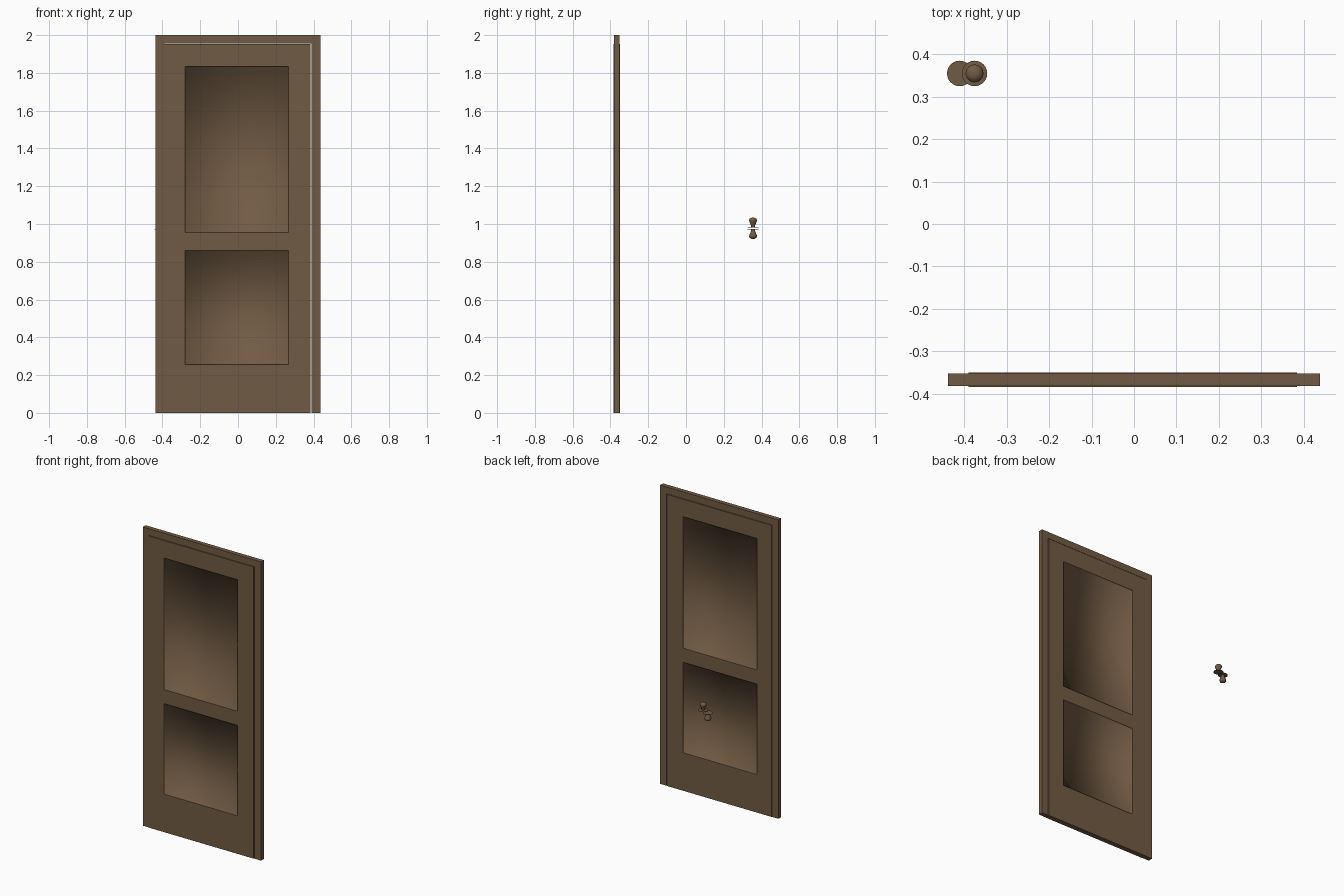
import bpy, bmesh, math

if "Cube" in bpy.data.objects:
    bpy.data.objects.remove(bpy.data.objects["Cube"])

wood = bpy.data.materials.new("brown_wood")
wood.diffuse_color = (0.165, 0.104, 0.058, 1)
wood.use_nodes = True
wood.node_tree.nodes["Principled BSDF"].inputs["Base Color"].default_value = wood.diffuse_color


def finish(bm, name):
    bmesh.ops.recalc_face_normals(bm, faces=bm.faces)
    me = bpy.data.meshes.new(name)
    bm.to_mesh(me)
    bm.free()
    me.materials.append(wood)
    ob = bpy.data.objects.new(name, me)
    bpy.context.collection.objects.link(ob)
    return ob


# Door frame: an upside-down U outline extruded through the wall thickness
def door_frame(y0, y1):
    w, i0, i1, top, head = 0.438, -0.39, 0.39, 2.0, 1.955
    outline = [(-w, 0), (-w, top), (w, top), (w, 0),
               (i1, 0), (i1, head), (i0, head), (i0, 0)]
    bm = bmesh.new()
    face = bm.faces.new([bm.verts.new((x, y0, z)) for x, z in outline])
    ext = bmesh.ops.extrude_face_region(bm, geom=[face])["geom"]
    bmesh.ops.translate(bm, vec=(0, y1 - y0, 0),
                        verts=[v for v in ext if isinstance(v, bmesh.types.BMVert)])
    return finish(bm, "door_frame")


# Door leaf: gridded front and back skins with two recessed panels on each side
def door_leaf(y0, y1):
    xs = [-0.39, -0.28, 0.267, 0.384]
    zs = [0.0, 0.255, 0.86, 0.955, 1.835, 1.952]
    depth, slope = 0.008, 0.002
    bm = bmesh.new()
    soft = []
    for y, inward in ((y0, 1), (y1, -1)):
        g = [[bm.verts.new((x, y, z)) for z in zs] for x in xs]
        for i in range(3):
            for j in range(5):
                ring = [g[i][j], g[i + 1][j], g[i + 1][j + 1], g[i][j + 1]]
                if i == 1 and j in (1, 3):
                    signs = ((1, 1), (-1, 1), (-1, -1), (1, -1))
                    inner = [bm.verts.new((v.co.x + sx * slope, y + inward * depth,
                                           v.co.z + sz * slope))
                             for v, (sx, sz) in zip(ring, signs)]
                    for k in range(4):
                        n = (k + 1) % 4
                        bm.faces.new((ring[k], ring[n], inner[n], inner[k]))
                    soft += bm.faces.new(inner).edges
                else:
                    bm.faces.new(ring)
    bmesh.ops.bridge_loops(bm, edges=[e for e in bm.edges if e.is_boundary])
    # Panels shade softly into their recess walls, all other edges stay crisp
    for f in bm.faces:
        f.smooth = True
    for e in bm.edges:
        e.smooth = e in soft
    return finish(bm, "door_leaf")


# Door knob: lathed rosette, flaring neck and domed end
def door_knob(name, x, z, up):
    profile = [(0, 0), (0.03, 0), (0.03, 0.002), (0.010, 0.003), (0.011, 0.012),
               (0.0175, 0.027), (0.021, 0.036), (0.021, 0.041), (0.017, 0.048),
               (0.009, 0.052), (0, 0.053)]
    bm = bmesh.new()
    vs = [bm.verts.new((r, 0, h * up)) for r, h in profile]
    edges = [bm.edges.new(p) for p in zip(vs, vs[1:])]
    bmesh.ops.spin(bm, geom=vs + edges, cent=(0, 0, 0), axis=(0, 0, 1),
                   angle=math.tau, steps=24)
    bmesh.ops.remove_doubles(bm, verts=bm.verts, dist=1e-5)
    ob = finish(bm, name)
    ob.location = (x, 0.355, z)
    bpy.ops.object.select_all(action='DESELECT')
    ob.select_set(True)
    bpy.context.view_layer.objects.active = ob
    bpy.ops.object.shade_smooth_by_angle(angle=math.radians(40))


door_frame(-0.382, -0.352)
door_leaf(-0.384, -0.350)
door_knob("upper_knob", -0.376, 0.981, 1)
door_knob("lower_knob", -0.411, 0.974, -1)
